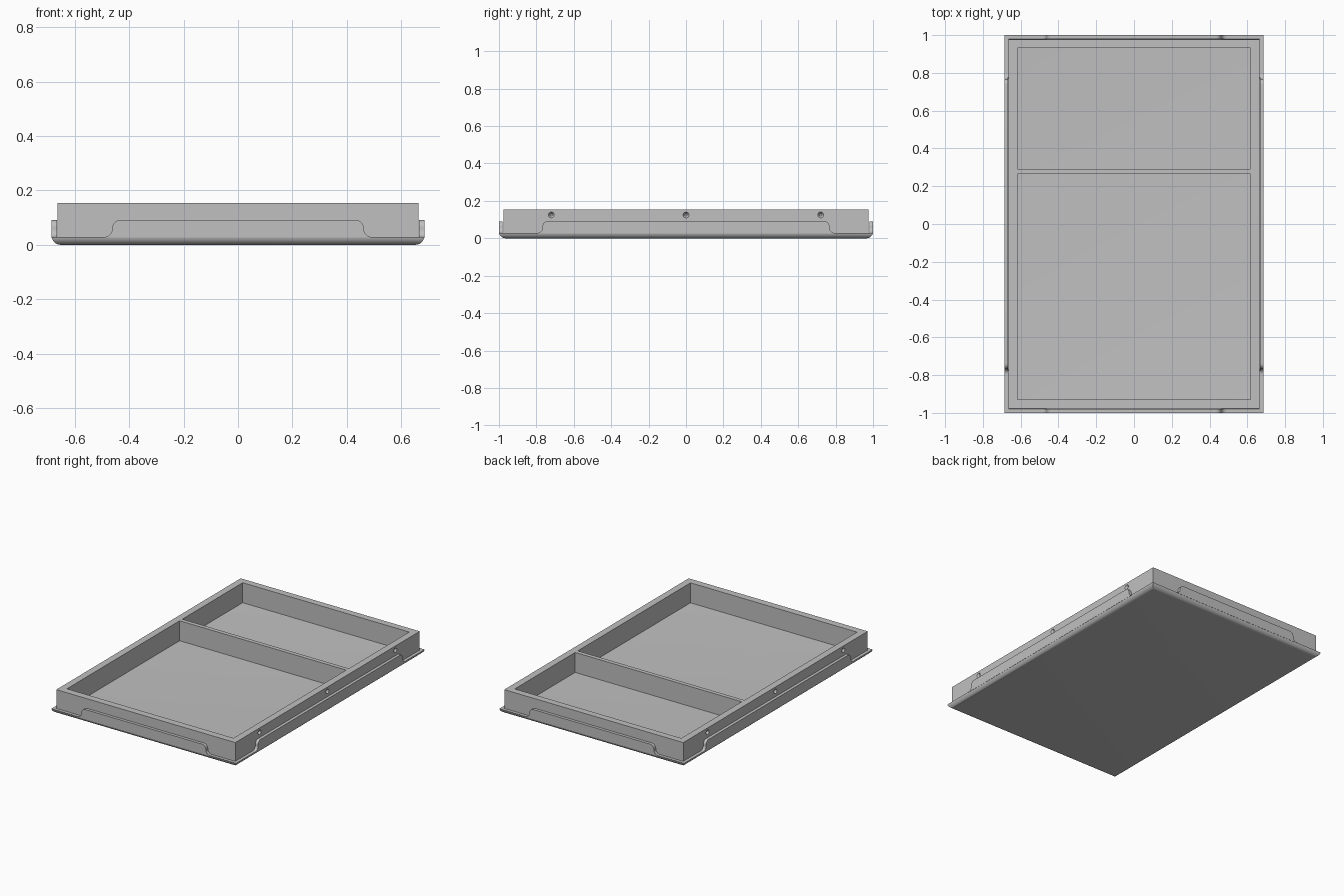
import bpy, bmesh
from math import cos, sin, acos, pi
from mathutils import Matrix, Vector

cube = bpy.data.objects.get("Cube")
if cube:
    bpy.data.objects.remove(cube, do_unlink=True)

HX, HY = 0.686, 1.0            # outer half size of the pan
FX, FY, TOP = 0.664, 0.977, 0.154  # frame half size and top
BEND, SHEET, LIP, TAB = 0.035, 0.02, 0.029, 0.091

grey = bpy.data.materials.new("plain grey")
grey.use_nodes = True
grey.diffuse_color = (0.53, 0.53, 0.53, 1)
grey.node_tree.nodes["Principled BSDF"].inputs["Base Color"].default_value = grey.diffuse_color


def finish(bm, name):
    bmesh.ops.recalc_face_normals(bm, faces=bm.faces)
    mesh = bpy.data.meshes.new(name)
    bm.to_mesh(mesh)
    bm.free()
    mesh.materials.append(grey)
    obj = bpy.data.objects.new(name, mesh)
    bpy.context.collection.objects.link(obj)
    return obj


def activate(obj):
    bpy.ops.object.select_all(action='DESELECT')
    obj.select_set(True)
    bpy.context.view_layer.objects.active = obj


def smooth(obj):
    activate(obj)
    bpy.ops.object.shade_smooth_by_angle(angle=pi / 6)


def bend_arc(radius, steps=8):
    """Inset and height along a bend, from its foot up to the lip."""
    end = acos((BEND - LIP) / radius)
    return [(BEND - radius * sin(end * i / steps), BEND - radius * cos(end * i / steps))
            for i in range(steps + 1)]


# Base pan: mitred rings following the bent sheet profile
bm = bmesh.new()
profile = bend_arc(BEND) + bend_arc(BEND - SHEET)[::-1]
rings = [[bm.verts.new((sx * (HX - d), sy * (HY - d), z))
          for sx, sy in ((-1, -1), (1, -1), (1, 1), (-1, 1))] for d, z in profile]
for a, b in zip(rings, rings[1:]):
    for i in range(4):
        j = (i + 1) % 4
        bm.faces.new((a[i], a[j], b[j], b[i]))
bm.faces.new(rings[0])
bm.faces.new(rings[-1])
smooth(finish(bm, "base_pan"))


# Raised tabs with S-curved ends, one on each side of the pan
def make_tab(name, half, r, matrix):
    steps = 8
    side = [(half + r, LIP - 0.003)]
    for i in range(steps + 1):
        a = pi * 1.5 - pi / 2 * i / steps
        side.append((half + r + r * cos(a), LIP + r + r * sin(a)))
    for i in range(steps + 1):
        a = pi / 2 * i / steps
        side.append((half - r + r * cos(a), TAB - r + r * sin(a)))
    outline = side + [(-x, z) for x, z in reversed(side)]
    bm = bmesh.new()
    face = bm.faces.new([bm.verts.new((x, 0, z)) for x, z in outline])
    new = bmesh.ops.extrude_face_region(bm, geom=[face])["geom"]
    verts = [v for v in new if isinstance(v, bmesh.types.BMVert)]
    bmesh.ops.translate(bm, verts=verts, vec=(0, SHEET, 0))
    bm.transform(matrix)
    smooth(finish(bm, name))


for name, half, r, reach, turn in (("front_tab", 0.462, 0.03, HY, 0),
                                   ("left_tab", 0.767, 0.028, HX, pi / 2),
                                   ("back_tab", 0.462, 0.03, HY, pi),
                                   ("right_tab", 0.767, 0.028, HX, -pi / 2)):
    make_tab(name, half, r, Matrix.Rotation(turn, 4, 'Z') @ Matrix.Translation((0, -reach, 0)))

# Frame with two compartments, extruded from a grid of cells
xs = (-FX, -0.618, 0.618, FX)
ys = (-FY, -0.93, 0.264, 0.292, 0.932, FY)
bm = bmesh.new()
grid = [[bm.verts.new((x, y, SHEET)) for y in ys] for x in xs]
for i in range(len(xs) - 1):
    for j in range(len(ys) - 1):
        if i == 1 and j in (1, 3):
            continue               # open compartments
        bm.faces.new((grid[i][j], grid[i + 1][j], grid[i + 1][j + 1], grid[i][j + 1]))
new = bmesh.ops.extrude_face_region(bm, geom=bm.faces[:])["geom"]
bmesh.ops.translate(bm, verts=[v for v in new if isinstance(v, bmesh.types.BMVert)],
                    vec=(0, 0, TOP - SHEET))
frame = finish(bm, "tray_frame")

# Countersunk holes along both long sides
bm = bmesh.new()
for s in (-1, 1):
    for y in (-0.72, 0, 0.72):
        place = Matrix.Translation(Vector((s * (FX - 0.005), y, 0.125)))
        bmesh.ops.create_cone(bm, cap_ends=True, segments=24, radius1=0.006, radius2=0.019,
                              depth=0.02, matrix=place @ Matrix.Rotation(s * pi / 2, 4, 'Y'))
cutter = finish(bm, "hole_cutter")
cutter.hide_render = True
cut = frame.modifiers.new("holes", 'BOOLEAN')
cut.operation = 'DIFFERENCE'
cut.solver = 'EXACT'
cut.object = cutter
activate(frame)
bpy.ops.object.modifier_apply(modifier=cut.name)
bpy.data.objects.remove(cutter, do_unlink=True)
smooth(frame)
